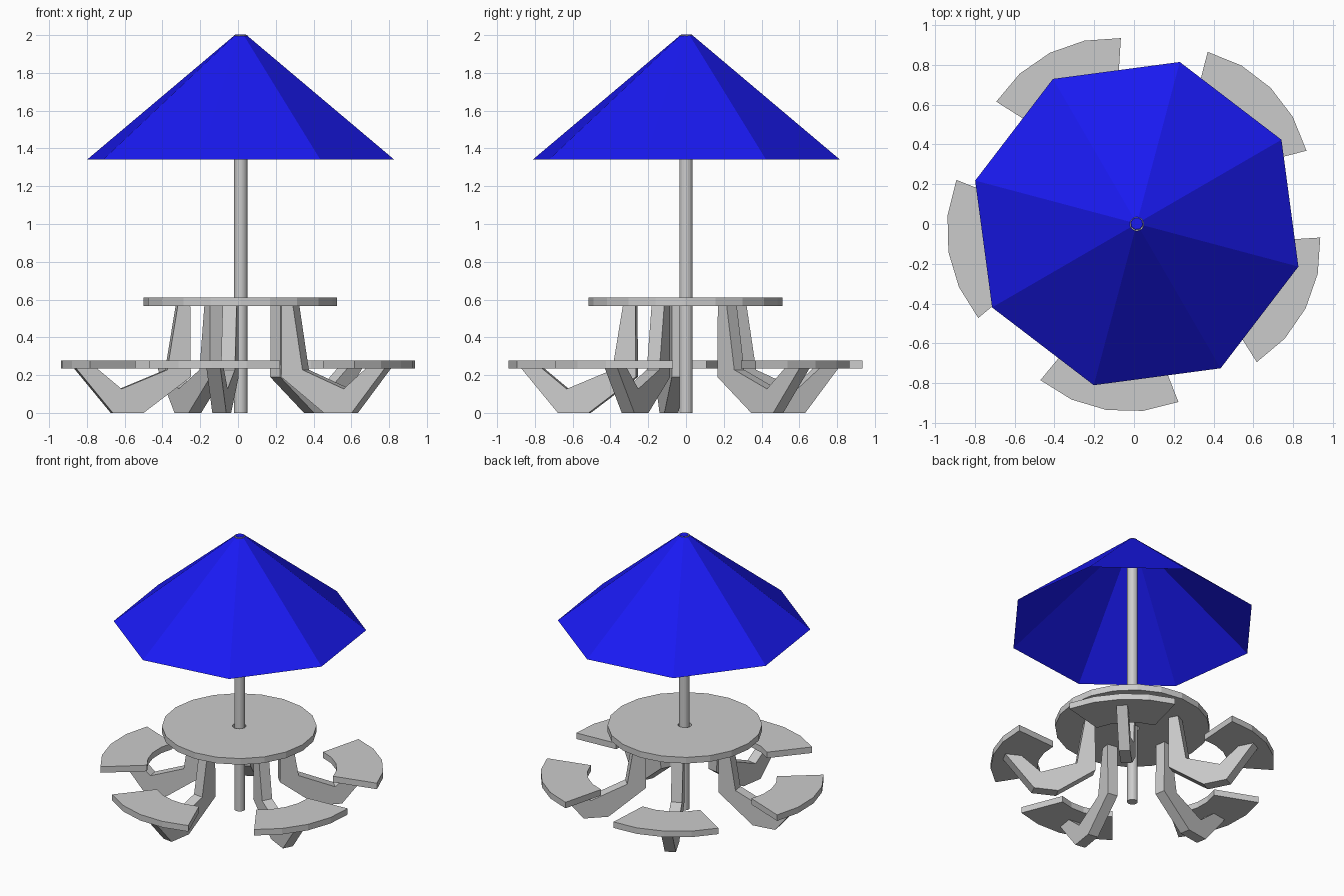
import bpy, bmesh
from math import sin, cos, radians, pi
from mathutils import Matrix

if "Cube" in bpy.data.objects:
    bpy.data.objects.remove(bpy.data.objects["Cube"])

CX, CY = 0.012, 0.004            # common axis of the set
BENCH_ANGLES = [189 + 72 * i for i in range(5)]


def make_object(name, bm, angle=0.0, centre=(CX, CY)):
    """Bake rotation and offset into the mesh and link it."""
    bm.transform(Matrix.Translation((centre[0], centre[1], 0)) @ Matrix.Rotation(radians(angle), 4, 'Z'))
    mesh = bpy.data.meshes.new(name)
    bm.to_mesh(mesh)
    bm.free()
    obj = bpy.data.objects.new(name, mesh)
    bpy.context.collection.objects.link(obj)
    return obj


def extrude_outline(points, offset):
    """Solid made by sweeping a closed 3D outline along an offset."""
    bm = bmesh.new()
    face = bm.faces.new([bm.verts.new(p) for p in points])
    res = bmesh.ops.extrude_face_region(bm, geom=[face], use_keep_orig=True)
    verts = [g for g in res['geom'] if isinstance(g, bmesh.types.BMVert)]
    bmesh.ops.translate(bm, verts=verts, vec=offset)
    bmesh.ops.recalc_face_normals(bm, faces=bm.faces)
    return bm


def lathe(profile, sides):
    """Closed radius/height profile swept into a faceted ring."""
    bm = bmesh.new()
    rings = [[bm.verts.new((r * cos(2 * pi * i / sides), r * sin(2 * pi * i / sides), z))
              for r, z in profile] for i in range(sides)]
    n = len(profile)
    for i in range(sides):
        a, b = rings[i], rings[(i + 1) % sides]
        for j in range(n):
            k = (j + 1) % n
            bm.faces.new((a[j], b[j], b[k], a[k]))
    bmesh.ops.recalc_face_normals(bm, faces=bm.faces)
    return bm


def cone(r1, r2, z1, z2, sides, caps):
    bm = bmesh.new()
    bmesh.ops.create_cone(bm, cap_ends=caps, segments=sides, radius1=r1, radius2=r2, depth=z2 - z1)
    bmesh.ops.translate(bm, verts=bm.verts, vec=(0, 0, (z1 + z2) / 2))
    return bm


# Round table top with a pole hole
make_object("table_top", lathe([(0.045, 0.565), (0.513, 0.565), (0.513, 0.61), (0.045, 0.61)], 20),
            centre=(0.012, -0.003))

# Pole
pole = make_object("pole", cone(0.035, 0.035, 0, 2.0, 20, True), centre=(0.014, 0))

# Open eight-sided canopy, with a small cap at the tip
bm = cone(0.84, 0.03, 1.342, 2.0, 8, False)
bmesh.ops.transform(bm, verts=bm.verts, matrix=Matrix.Identity(4))
top = [e for e in bm.edges if all(v.co.z > 1.9 for v in e.verts)]
bmesh.ops.edgeloop_fill(bm, edges=top)
bmesh.ops.translate(bm, verts=[v for v in bm.verts if v.co.z > 1.9], vec=(0, 0, 0.002))
start = min((v for v in bm.verts if v.co.z < 1.5), key=lambda v: abs(v.co.y) - v.co.x)
from math import atan2, degrees
canopy = make_object("canopy", bm, 30.1 - degrees(atan2(start.co.y, start.co.x)), (0.014, 0.002))
blue = bpy.data.materials.new("canopy_blue")
blue.diffuse_color = (0.01, 0.01, 0.9, 1)
blue.use_nodes = True
blue.node_tree.nodes["Principled BSDF"].inputs["Base Color"].default_value = blue.diffuse_color
canopy.data.materials.append(blue)

# Curved bench seats: arc about a point part way out from the pole
HALF, ARC_X, R_IN, R_OUT = 30.6, 0.265, 0.38, 0.69
steps = [radians(HALF * t) for t in (-1, -0.5, 0, 0.5, 1)]
seat = [(ARC_X + R_OUT * cos(a), R_OUT * sin(a), 0.234) for a in steps]
seat += [(ARC_X + R_IN * cos(a), R_IN * sin(a), 0.234) for a in reversed(steps)]

# Bent support leg profile (distance from pole, height)
LEG_WIDTH = 0.075
leg = [(0.27, 0.565), (0.267, 0.19), (0.52, 0.0), (0.685, 0.0), (0.88, 0.234),
       (0.768, 0.234), (0.638, 0.127), (0.393, 0.228), (0.337, 0.565)]
leg = [(r, -LEG_WIDTH / 2, z) for r, z in leg]

for i, angle in enumerate(BENCH_ANGLES, 1):
    make_object(f"bench_seat_{i}", extrude_outline(seat, (0, 0, 0.044)), angle, (0.011, 0.009))
    make_object(f"support_leg_{i}", extrude_outline(leg, (0, LEG_WIDTH, 0)), angle, (0.008, 0.004))
